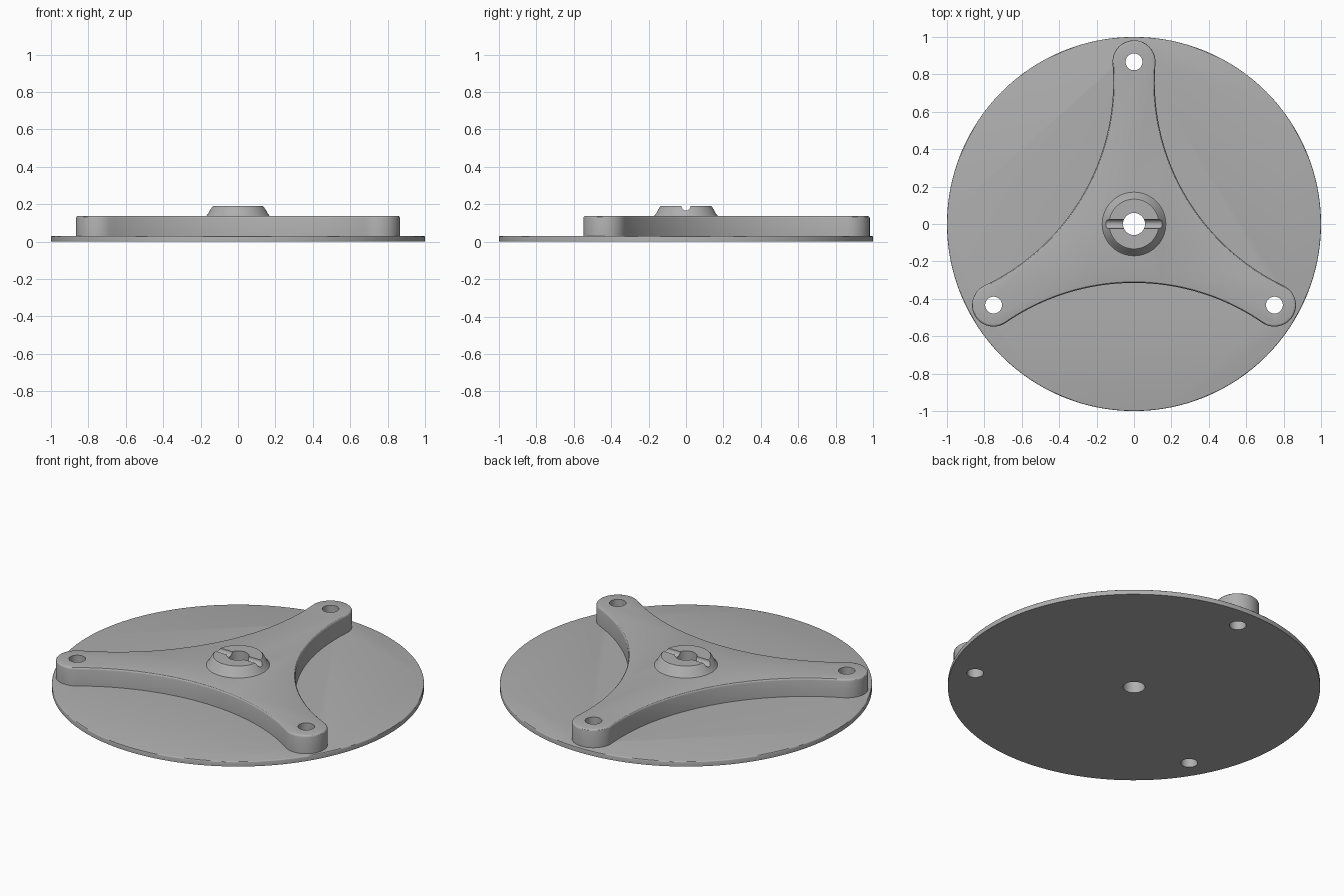
import bpy, bmesh
from math import pi, sin, cos, atan2, radians
from mathutils import Matrix, Vector

cube = bpy.data.objects.get("Cube")
if cube:
    bpy.data.objects.remove(cube, do_unlink=True)

DISC_TOP, PLATE_TOP, HUB_TOP = 0.03, 0.138, 0.192
TIP_DIST, TIP_R, TIP_HOLE, BORE = 0.867, 0.115, 0.045, 0.059
WAIST = 0.315                       # centre to middle of each concave side

grey = bpy.data.materials.new("satin grey")
grey.use_nodes = True
grey.diffuse_color = (0.43, 0.43, 0.43, 1)
grey.node_tree.nodes["Principled BSDF"].inputs["Base Color"].default_value = grey.diffuse_color


def finish(name, bm):
    bmesh.ops.recalc_face_normals(bm, faces=bm.faces)
    mesh = bpy.data.meshes.new(name)
    bm.to_mesh(mesh)
    bm.free()
    mesh.materials.append(grey)
    ob = bpy.data.objects.new(name, mesh)
    bpy.context.collection.objects.link(ob)
    return ob


def prism(name, outline, z0, z1, bevel):
    """Extruded outline with rounded top and optional bottom rims."""
    bm = bmesh.new()
    face = bm.faces.new([bm.verts.new((x, y, z0)) for x, y in outline])
    top = bmesh.ops.extrude_face_region(bm, geom=[face], use_keep_orig=True)["geom"]
    bmesh.ops.translate(bm, vec=(0, 0, z1 - z0),
                        verts=[g for g in top if isinstance(g, bmesh.types.BMVert)])
    rim = [e for e in bm.edges if all(v.co.z > z1 - 1e-5 for v in e.verts)]
    bmesh.ops.bevel(bm, geom=rim, offset=bevel, segments=3, profile=0.5, affect='EDGES')
    return finish(name, bm)


def lathe(name, profile, steps=96):
    bm = bmesh.new()
    vs = [bm.verts.new((r, 0, z)) for r, z in profile]
    es = [bm.edges.new((a, b)) for a, b in zip(vs, vs[1:] + vs[:1])]
    bmesh.ops.spin(bm, geom=vs + es, axis=(0, 0, 1), cent=(0, 0, 0),
                   steps=steps, angle=2 * pi, use_merge=True)
    bmesh.ops.remove_doubles(bm, verts=bm.verts, dist=1e-5)
    return finish(name, bm)


def cylinder_cutter(radius, length, matrix):
    bm = bmesh.new()
    bmesh.ops.create_cone(bm, cap_ends=True, segments=40, radius1=radius,
                          radius2=radius, depth=length, matrix=matrix)
    ob = finish("cutter", bm)
    ob.hide_render = True
    return ob


def cut(ob, cutters):
    for c in cutters:
        mod = ob.modifiers.new("cut", 'BOOLEAN')
        mod.operation, mod.solver, mod.object = 'DIFFERENCE', 'EXACT', c
    graph = bpy.context.evaluated_depsgraph_get()
    mesh = bpy.data.meshes.new_from_object(ob.evaluated_get(graph))
    ob.modifiers.clear()
    ob.data = mesh


def smooth(ob, angle=30):
    bpy.ops.object.select_all(action='DESELECT')
    ob.select_set(True)
    bpy.context.view_layer.objects.active = ob
    bpy.ops.object.shade_smooth_by_angle(angle=radians(angle))


def spider_outline():
    """Three round tips joined by concave arcs tangent to them."""
    tip = Vector((TIP_DIST * cos(pi / 6), -TIP_DIST / 2))
    # side arc radius from tangency with the tip circle
    k = WAIST + tip.y
    big = (tip.x ** 2 + k ** 2 - TIP_R ** 2) / (2 * (TIP_R - k))
    centre = Vector((0, -WAIST - big))
    d = tip - centre
    half = atan2(d.x, d.y)
    side = [centre + big * Vector((sin(a), cos(a)))
            for a in (half * (i / 20 - 1) for i in range(41))]
    start, end = pi * 1.5 - half, pi * 1.5 - half + pi / 3 + 2 * half
    # tip arc from this side to the next one
    start = atan2(-d.y, -d.x)
    end = 2 * (-pi / 6) - start
    cap = [tip + TIP_R * Vector((cos(a), sin(a)))
           for a in (start + (end - start) * i / 24 for i in range(1, 24))]
    points = []
    for n in range(3):
        turn = Matrix.Rotation(n * 2 * pi / 3, 2)
        points += [turn @ p for p in side + cap]
    return points


# Main parts
circle = [(cos(2 * pi * i / 128), sin(2 * pi * i / 128)) for i in range(128)]
disc = prism("base_disc", circle, 0, DISC_TOP, 0.006)
plate = prism("three_arm_plate", spider_outline(), DISC_TOP, PLATE_TOP, 0.012)
hub = lathe("slotted_hub", [(BORE, PLATE_TOP), (0.17, PLATE_TOP), (0.161, 0.148),
                            (0.141, 0.184), (0.133, HUB_TOP), (BORE, HUB_TOP)])

# Bolt holes, centre bore and hub slot
holes = [cylinder_cutter(TIP_HOLE, 1, Matrix.Rotation(n * 2 * pi / 3, 4, 'Z')
                         @ Matrix.Translation((0, TIP_DIST, 0))) for n in range(3)]
holes.append(cylinder_cutter(BORE, 1, Matrix()))
slot = cylinder_cutter(0.024, 1, Matrix.Translation((0, 0, HUB_TOP - 0.002))
                       @ Matrix.Rotation(pi / 2, 4, 'Y'))
cut(disc, holes)
cut(plate, holes)
cut(hub, [slot])
for c in holes + [slot]:
    bpy.data.objects.remove(c, do_unlink=True)
for part in (disc, plate, hub):
    smooth(part)
